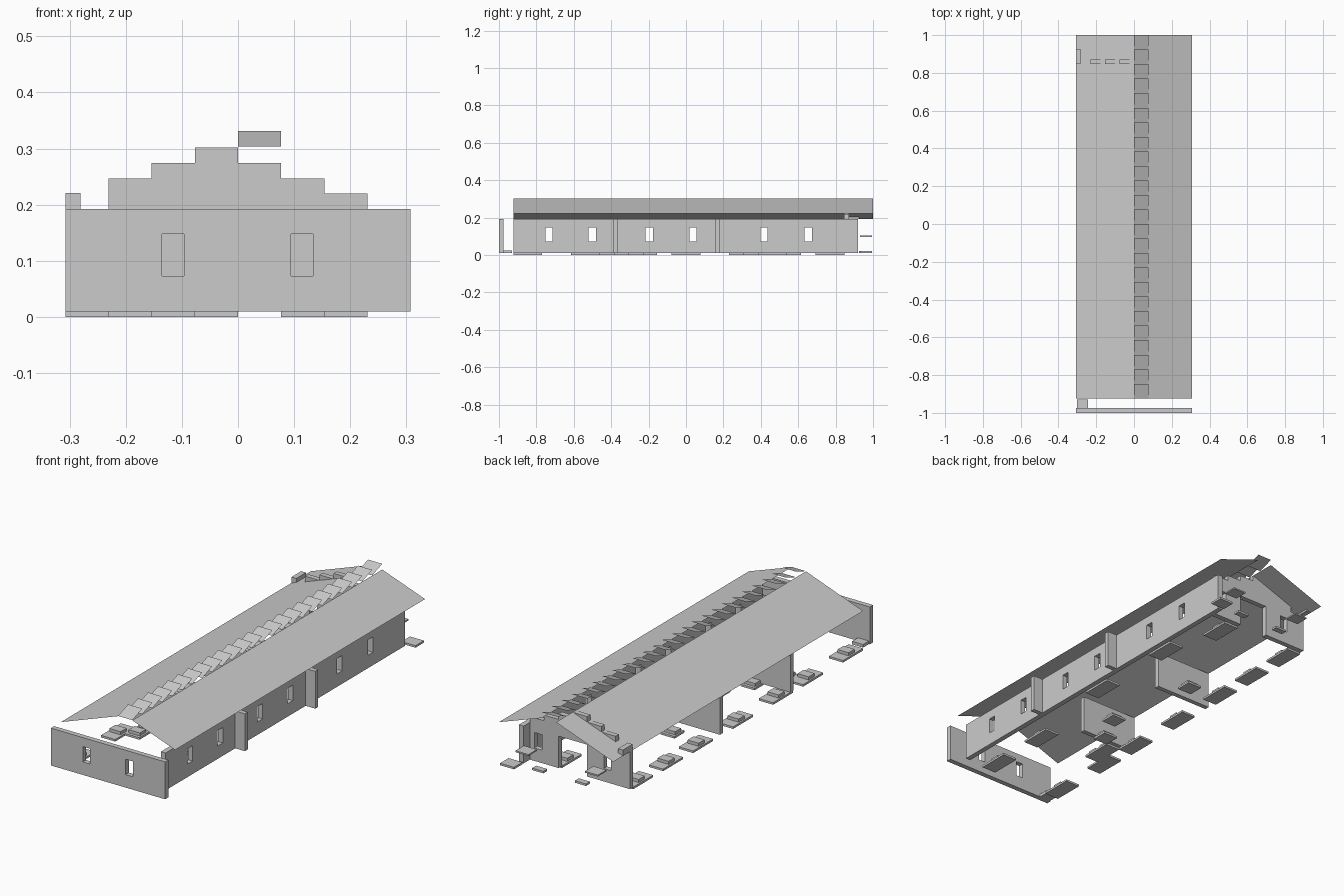
import bpy, bmesh

if "Cube" in bpy.data.objects:
    bpy.data.objects.remove(bpy.data.objects["Cube"])

C = 1 / 13                      # grid cell
H = 0.0275                      # height of one wall course
Z0, ZT = 0.01, 0.192            # wall bottom and top
WZ0, WZ1 = 0.073, 0.148         # window sill and head

grey = bpy.data.materials.new("light grey")
grey.diffuse_color = (0.6, 0.6, 0.6, 1)
grey.use_nodes = True
grey.node_tree.nodes["Principled BSDF"].inputs["Base Color"].default_value = grey.diffuse_color


def finish(bm, name):
    mesh = bpy.data.meshes.new(name)
    bm.to_mesh(mesh)
    bm.free()
    mesh.materials.append(grey)
    ob = bpy.data.objects.new(name, mesh)
    bpy.context.collection.objects.link(ob)
    return ob


def boxes(name, items):
    """Boxes given as (x0, x1, y0, y1, z0, z1)."""
    bm = bmesh.new()
    for x0, x1, y0, y1, z0, z1 in items:
        vs = bmesh.ops.create_cube(bm, size=1)["verts"]
        for v in vs:
            v.co = (x0 if v.co.x < 0 else x1,
                    y0 if v.co.y < 0 else y1,
                    z0 if v.co.z < 0 else z1)
    return finish(bm, name)


def wall(name, along, d0, d1, us, zs, solid):
    """Upright slab made of the grid cells for which solid(u, z) holds."""
    bm = bmesh.new()

    def p(u, z):
        return (u, d0, z) if along == "x" else (d0, u, z)
    for u0, u1 in zip(us, us[1:]):
        for z0, z1 in zip(zs, zs[1:]):
            if solid((u0 + u1) / 2, (z0 + z1) / 2):
                bm.faces.new([bm.verts.new(p(*q)) for q in
                              ((u0, z0), (u1, z0), (u1, z1), (u0, z1))])
    bmesh.ops.remove_doubles(bm, verts=bm.verts, dist=1e-5)
    ext = bmesh.ops.extrude_face_region(bm, geom=bm.faces[:], use_keep_orig=True)
    moved = [g for g in ext["geom"] if isinstance(g, bmesh.types.BMVert)]
    off = (0, d1 - d0, 0) if along == "x" else (d1 - d0, 0, 0)
    bmesh.ops.translate(bm, verts=moved, vec=off)
    bmesh.ops.recalc_face_normals(bm, faces=bm.faces)
    return finish(bm, name)


def windowed(name, along, d0, d1, u0, u1, centres, w=0.039):
    us = sorted([u0, u1] + [c + s * w / 2 for c in centres for s in (-1, 1)])
    wall(name, along, d0, d1, us, [Z0, WZ0, WZ1, ZT],
         lambda u, z: not (WZ0 < z < WZ1 and any(abs(u - c) < w / 2 for c in centres)))


# Outer walls
windowed("front_wall", "x", -1, -0.975, -4 * C, 4 * C, [-0.116, 0.114])
windowed("side_wall", "y", 3 * C, 3 * C + 0.025, -12 * C, 12 * C - 0.003,
         [-0.733, -0.502, -0.196, 0.037, 0.417, 0.653])

# Cross walls with a wide passage and a buttress past the side wall
for i, y in enumerate((-0.387, 0.155)):
    boxes(f"cross_wall_{i + 1}", [(-4 * C, 0, y, y + 0.023, Z0, ZT),
                                  (3 * C, 4 * C, y, y + 0.023, Z0, ZT)])


# Back wall with doorway, two windows and stepped gable
def back_solid(x, z):
    if z < ZT:
        door = abs(x) < C and z < 0.165
        window = abs(abs(x) - 0.187) < 0.02 and WZ0 < z < WZ1
        return not (door or window) and x < 3 * C
    step = int((z - ZT) / H)
    return -min(3, 4 - step) * C < x < (3 - step) * C


xs = sorted([k * C for k in range(-4, 4)] + [s * 0.187 + t * 0.02
                                            for s in (-1, 1) for t in (-1, 1)])
wall("back_wall", "x", 0.846, 0.871, xs,
     [Z0, WZ0, WZ1, 0.165] + [ZT + k * H for k in range(5)], back_solid)
boxes("corner_brick", [(-4 * C, -0.281, 0.85, 0.925, ZT, 0.221)])

# Two roof sheets, one on each side of the open ridge
for name, (xa, za), (xb, zb) in (("left_roof", (-4 * C, 0.192), (0, 0.303)),
                                 ("right_roof", (C, 0.303), (4 * C, 0.221))):
    bm = bmesh.new()
    bm.faces.new([bm.verts.new(q) for q in ((xa, -12 * C, za), (xb, -12 * C, zb),
                                            (xb, 1, zb), (xa, 1, za))])
    bmesh.ops.recalc_face_normals(bm, faces=bm.faces)
    for f in bm.faces:
        f.normal_update()
        if f.normal.z < 0:
            f.normal_flip()
    finish(bm, name)

# Tilted ridge slats
bm = bmesh.new()
for k in range(25):
    y = (k - 12) * C
    bm.faces.new([bm.verts.new(q) for q in ((0, y, 0.304), (C, y, 0.304),
                                            (C, y + C, 0.331), (0, y + C, 0.331))])
finish(bm, "ridge_slats")

# Floor plates, each with a smaller plate on top: (x cell, y cell, length in cells)
plates = [(-4, -12, 2), (-4, -8, 2), (-3, -7, 1), (-4, -5, 2), (-4, -1, 2),
          (-4, 3, 2), (-4, 6, 2), (-4, 9, 2),
          (1, -12, 2), (1, -8, 2), (2, -1, 2), (1, 9, 2), (2, 5, 2),
          (-1, -3, 1), (-2, -5, 1), (-3, -6, 1), (-2, 3, 1)]
boxes("floor_plates", [(i * C, (i + 1) * C, j * C, (j + n) * C, 0, Z0)
                       for i, j, n in plates])
boxes("upper_plates", [(i * C + 0.008, i * C + 0.068, (j + n / 2) * C - 0.023,
                        (j + n / 2) * C + 0.023, Z0, 0.025)
                       for i, j, n in plates])

# Loose steps in front and behind, and back window sills
boxes("front_step", [(-0.303, -0.243, -0.975, -0.93, Z0, 0.025)])
boxes("back_steps", [(0.23, 0.305, 0.93, 0.995, Z0, 0.02),
                     (0.1, 0.16, 0.925, 0.955, Z0, 0.02),
                     (-0.13, -0.07, 0.925, 0.955, Z0, 0.02)])
boxes("back_sills", [(s * 0.187 - 0.035, s * 0.187 + 0.035, 0.93, 0.995, 0.096, 0.103)
                     for s in (-1, 1)])
